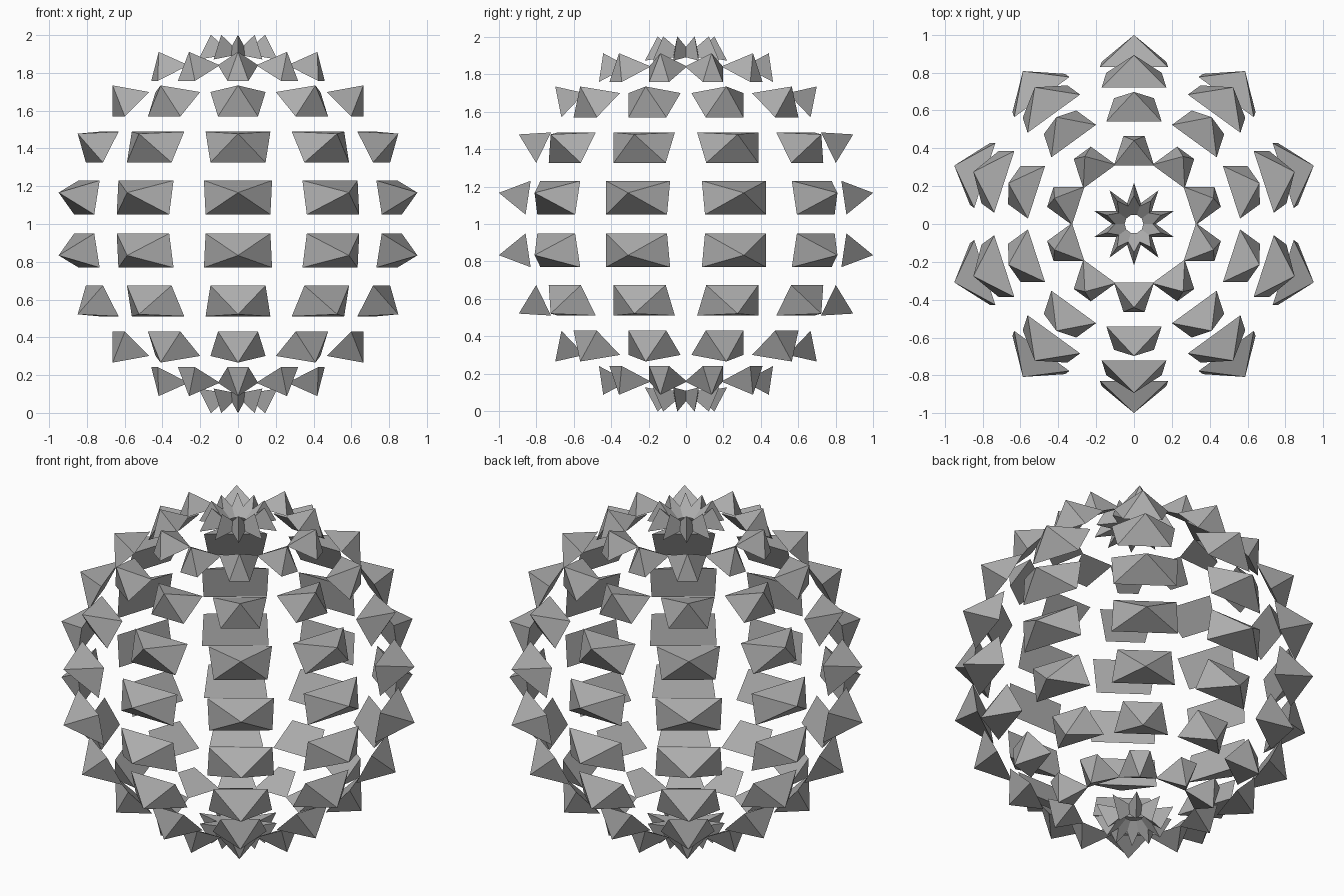
import bpy, bmesh, math
from mathutils import Vector

if "Cube" in bpy.data.objects:
    bpy.data.objects.remove(bpy.data.objects["Cube"])

SEGMENTS, BANDS = 10, 5          # tiles round the ball, tile bands per half
BASE_R, TIP_R = 0.908, 1.0125    # radius of the tile bases and of the spike tips
FLIP = -0.643                    # tiles are shrunk and turned about their middle

grey = bpy.data.materials.new("grey")
grey.diffuse_color = (0.42, 0.42, 0.42, 1)
grey.use_nodes = True
grey.node_tree.nodes["Principled BSDF"].inputs["Base Color"].default_value = grey.diffuse_color


def on_ball(lat, lon):
    return BASE_R * Vector((math.cos(lat) * math.cos(lon),
                            math.cos(lat) * math.sin(lon),
                            math.sin(lat)))


def add_spike(bm, lat0, lat1, lon):
    """One closed pyramid on a shrunken, turned patch of the ball."""
    half = math.pi / SEGMENTS
    corners = [on_ball(lat0, lon - half), on_ball(lat0, lon + half),
               on_ball(lat1, lon + half), on_ball(lat1, lon - half)]
    middle = sum(corners, Vector()) / 4
    if abs(abs(lat1) - math.pi / 2) < 1e-6:    # polar patches are triangles
        corners.pop()
    base = [bm.verts.new(middle + (c - middle) * FLIP) for c in corners]
    tip = bm.verts.new(middle.normalized() * TIP_R)
    bm.faces.new(base[::-1])
    for a, b in zip(base, base[1:] + base[:1]):
        bm.faces.new((a, b, tip))


# Rings of spikes, upper and lower halves
step = math.pi / 2 / BANDS
for side, name in ((1, "upper"), (-1, "lower")):
    for band in range(BANDS):
        bm = bmesh.new()
        for i in range(SEGMENTS):
            lon = -math.pi / 2 + i * 2 * math.pi / SEGMENTS
            add_spike(bm, side * band * step, side * (band + 1) * step, lon)
        bmesh.ops.recalc_face_normals(bm, faces=bm.faces[:])
        mesh = bpy.data.meshes.new(f"{name}_spike_ring_{band + 1}")
        bm.to_mesh(mesh)
        bm.free()
        mesh.materials.append(grey)
        ring = bpy.data.objects.new(mesh.name, mesh)
        ring.location.z = 1.0
        bpy.context.collection.objects.link(ring)
